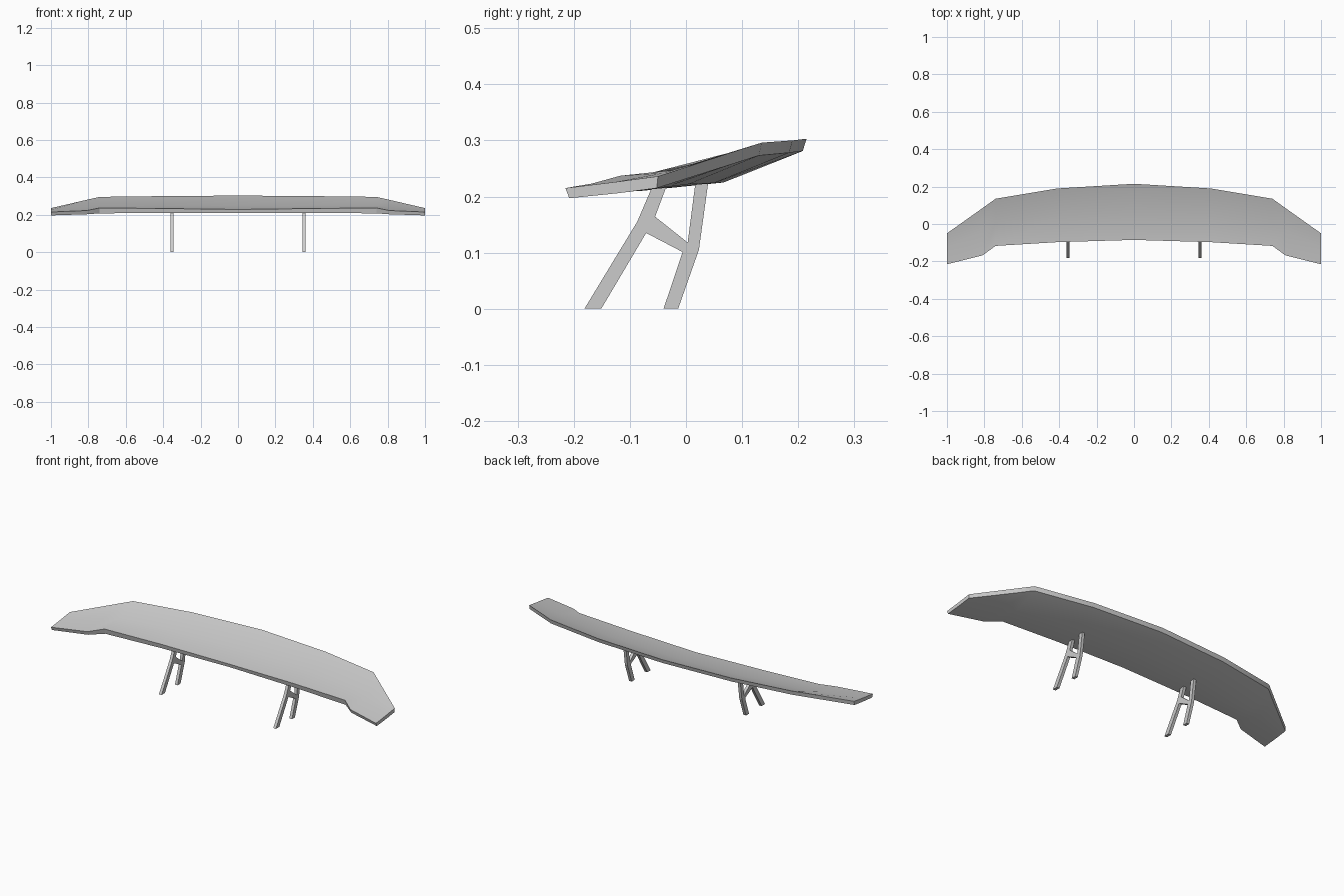
import bpy, bmesh

if "Cube" in bpy.data.objects:
    bpy.data.objects.remove(bpy.data.objects["Cube"])


def finish(bm, name):
    bmesh.ops.recalc_face_normals(bm, faces=bm.faces)
    me = bpy.data.meshes.new(name)
    bm.to_mesh(me)
    bm.free()
    ob = bpy.data.objects.new(name, me)
    bpy.context.collection.objects.link(ob)
    return ob


# Wing sections: x, then (y, z) of top front, top mid, top rear,
# bottom rear, bottom mid, bottom front
half = [
    (0.00, (-.085, .229), (.062, .248), (.215, .303), (.208, .281), (.067, .225), (-.080, .210)),
    (0.41, (-.097, .234), (.045, .249), (.190, .300), (.184, .278), (.050, .224), (-.092, .210)),
    (0.74, (-.117, .237), (.005, .250), (.135, .296), (.130, .273), (.005, .222), (-.110, .208)),
    (0.81, (-.168, .223), (-.040, .242), (.085, .280), (.080, .257), (-.035, .217), (-.161, .203)),
    (1.00, (-.215, .215), (-.125, .226), (-.050, .236), (-.052, .215), (-.120, .206), (-.208, .197)),
]
sections = [(-s[0], *s[1:]) for s in reversed(half[1:])] + half

# Wing blade: loft through the sections, close both tips
bm = bmesh.new()
rings = [[bm.verts.new((s[0], y, z)) for y, z in s[1:]] for s in sections]
for a, b in zip(rings, rings[1:]):
    for i in range(6):
        j = (i + 1) % 6
        bm.faces.new((a[i], a[j], b[j], b[i]))
for r in (rings[0], rings[-1]):
    bm.faces.new((r[0], r[1], r[4], r[5]))
    bm.faces.new((r[1], r[2], r[3], r[4]))
wing = finish(bm, "wing_blade")

# Smooth shading with sharp rims
bpy.context.view_layer.objects.active = wing
wing.select_set(True)
bpy.ops.object.shade_smooth_by_angle(angle=0.5)
wing.select_set(False)

# Supports: H-shaped side profile extruded across x
profile = [(-.181, 0), (-.151, 0), (-.071, .135), (-.006, .101), (-.040, 0),
           (-.014, 0), (.023, .105), (.040, .228), (.017, .226), (.003, .118),
           (-.055, .164), (-.034, .220), (-.060, .218), (-.087, .155)]
width = 0.016
for side, x in (("left", -0.352), ("right", 0.352)):
    bm = bmesh.new()
    face = bm.faces.new([bm.verts.new((x - width / 2, y, z)) for y, z in profile])
    ext = bmesh.ops.extrude_face_region(bm, geom=[face], use_keep_orig=True)
    moved = [g for g in ext["geom"] if isinstance(g, bmesh.types.BMVert)]
    bmesh.ops.translate(bm, verts=moved, vec=(width, 0, 0))
    finish(bm, "support_" + side)
